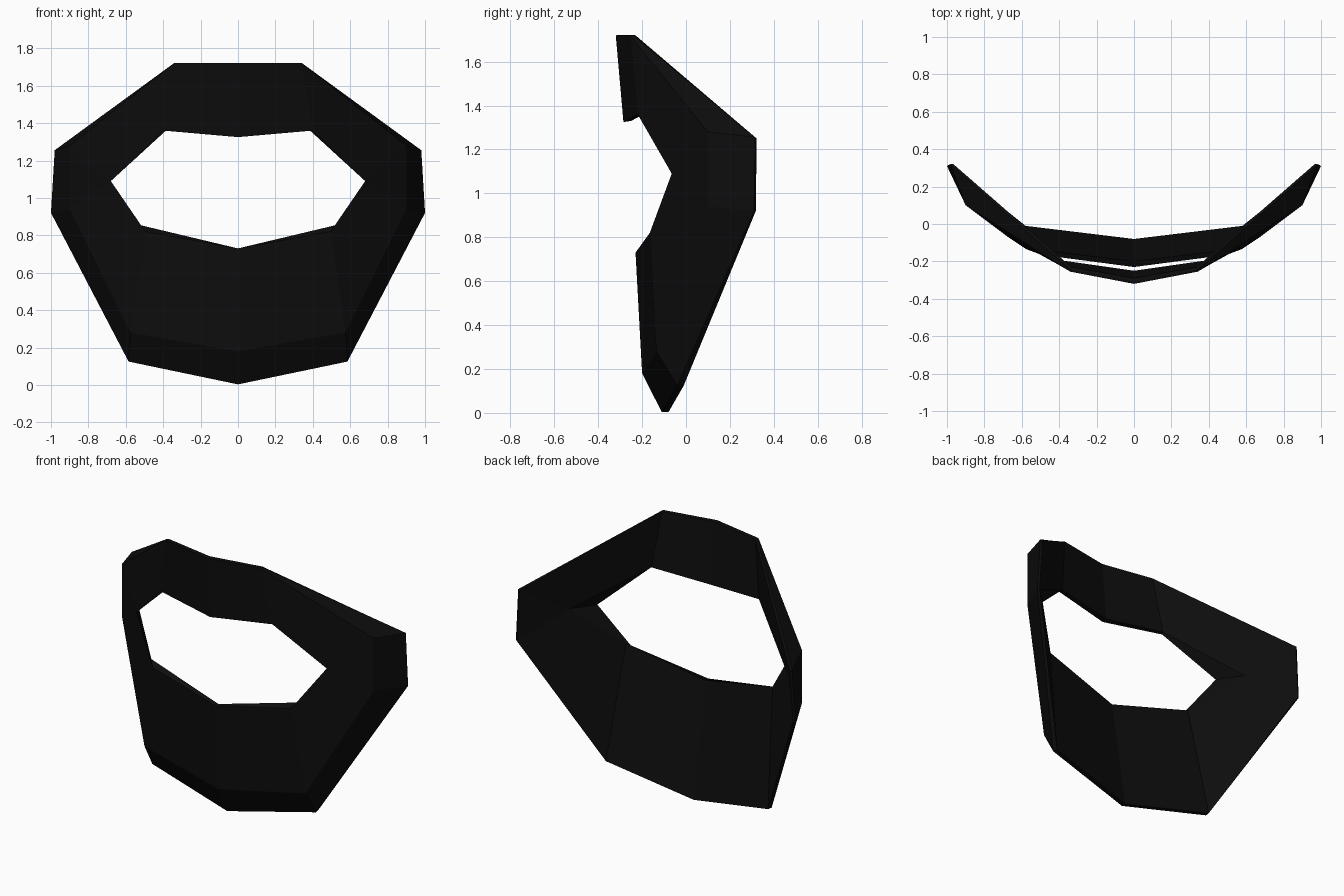
import bpy, bmesh

if "Cube" in bpy.data.objects:
    bpy.data.objects.remove(bpy.data.objects["Cube"])

# Half cross-section rings, each running from top centre round the side to the chin centre
front_outer = [(0, -.32, 1.72), (.34, -.255, 1.72), (.90, .10, 1.28), (.90, .10, .94), (.575, -.135, .28), (0, -.20, .18)]
rim = [(0, -.305, 1.722), (.34, -.243, 1.722), (.98, .315, 1.255), (1.0, .31, .92), (.585, -.04, .125), (0, -.11, .003)]
back_outer = [(0, -.29, 1.72), (.335, -.23, 1.72), (.968, .322, 1.25), (.988, .318, .92), (.58, -.01, .125), (0, -.08, .003)]
back_inner = [(0, -.25, 1.33), (.385, -.195, 1.36), (.78, .08, 1.09), (.78, .08, 1.09), (.525, -.135, .855), (0, -.20, .73)]
front_inner = [(0, -.285, 1.325), (.40, -.22, 1.36), (.68, -.065, 1.09), (.68, -.065, 1.09), (.495, -.165, .82), (0, -.23, .73)]
rings = [front_outer, rim, back_outer, back_inner, front_inner]

# Skin neighbouring rings into a closed shell (the eye corner point is shared)
bm = bmesh.new()
made = {}


def vert(p):
    if p not in made:
        made[p] = bm.verts.new(p)
    return made[p]


for k, a in enumerate(rings):
    b = rings[(k + 1) % len(rings)]
    for i in range(len(a) - 1):
        corners = []
        for p in (a[i], a[i + 1], b[i + 1], b[i]):
            if vert(p) not in corners:
                corners.append(vert(p))
        if len(corners) > 2:
            bm.faces.new(corners)

# Mirror to the other side and weld along the centre line
half = bmesh.ops.duplicate(bm, geom=bm.verts[:] + bm.edges[:] + bm.faces[:])["geom"]
for v in half:
    if isinstance(v, bmesh.types.BMVert):
        v.co.x = -v.co.x
bmesh.ops.remove_doubles(bm, verts=bm.verts[:], dist=.0001)
bmesh.ops.recalc_face_normals(bm, faces=bm.faces[:])

mesh = bpy.data.meshes.new("face_mask")
bm.to_mesh(mesh)
bm.free()
mask = bpy.data.objects.new("face_mask", mesh)
bpy.context.collection.objects.link(mask)

# Single matte black
black = bpy.data.materials.new("black")
black.diffuse_color = (.004, .004, .004, 1)
black.use_nodes = True
black.node_tree.nodes["Principled BSDF"].inputs["Base Color"].default_value = black.diffuse_color
mesh.materials.append(black)
